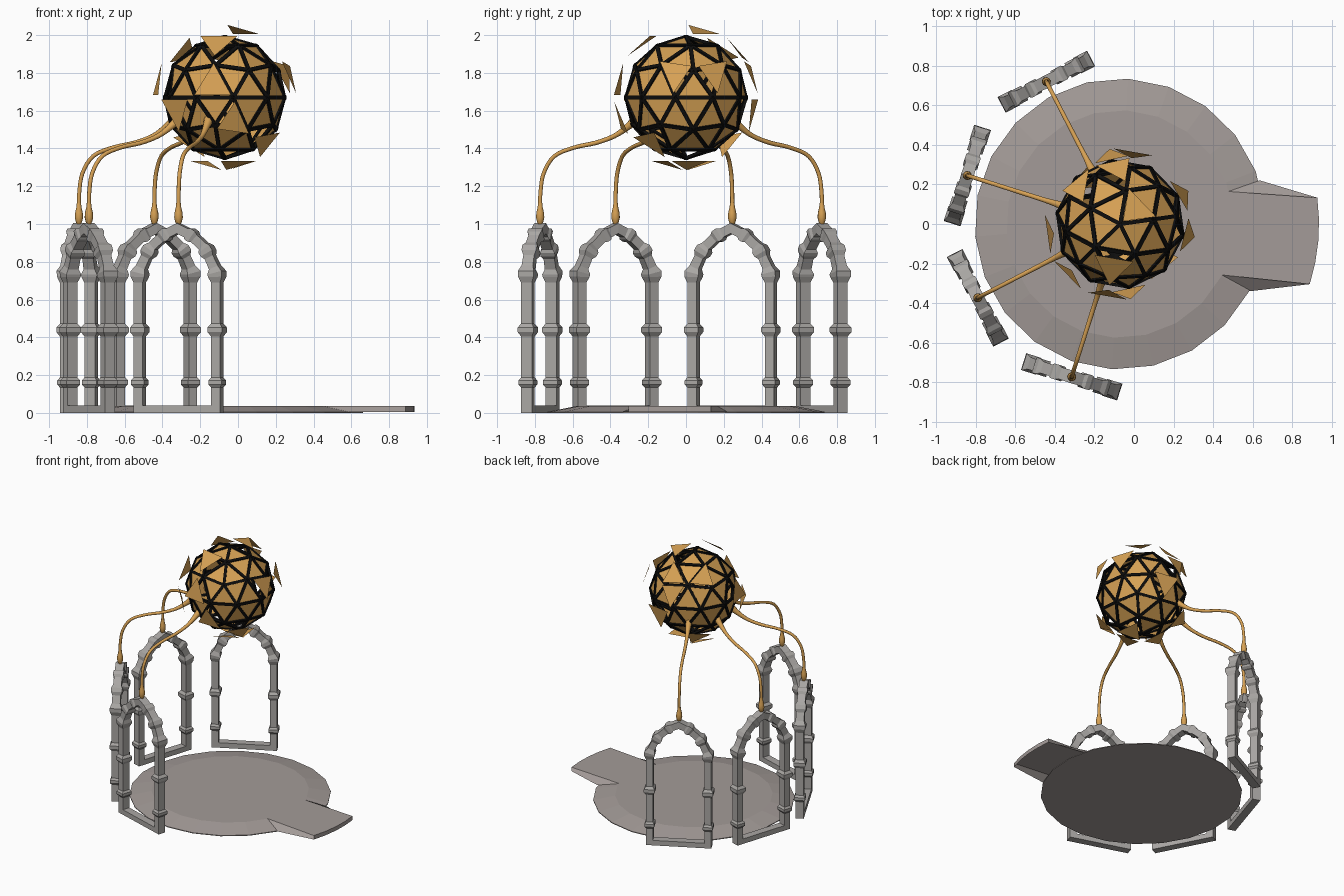
import bpy, bmesh, math
from mathutils import Vector, Matrix

if "Cube" in bpy.data.objects:
    bpy.data.objects.remove(bpy.data.objects["Cube"])

CX, CY = -0.07, 0.0            # centre of disc and globe
R_ARCH = 0.81
ARCH_ANGLES = [117.4, 162.4, 207.4, 252.4]


def mat(name, rgb):
    m = bpy.data.materials.new(name)
    m.diffuse_color = (*rgb, 1)
    m.use_nodes = True
    m.node_tree.nodes["Principled BSDF"].inputs["Base Color"].default_value = m.diffuse_color
    return m


STONE = mat("arch stone", (0.40, 0.385, 0.37))
FLOOR = mat("floor stone", (0.37, 0.33, 0.315))
GOLD = mat("gold", (0.68, 0.36, 0.09))
BLACK = mat("black strut", (0.004, 0.004, 0.004))


def add(name, bm, material, normals=True):
    if normals:
        bmesh.ops.recalc_face_normals(bm, faces=bm.faces)
    me = bpy.data.meshes.new(name)
    bm.to_mesh(me)
    bm.free()
    me.materials.append(material)
    ob = bpy.data.objects.new(name, me)
    bpy.context.collection.objects.link(ob)
    return ob


def polar(r, deg, z):
    a = math.radians(deg)
    return Vector((CX + r * math.cos(a), CY + r * math.sin(a), z))


def loft(bm, rings, cap=True):
    vr = [[bm.verts.new(p) for p in ring] for ring in rings]
    n = len(vr[0])
    for a, b in zip(vr, vr[1:]):
        for i in range(n):
            bm.faces.new((a[i], a[(i + 1) % n], b[(i + 1) % n], b[i]))
    if cap:
        bm.faces.new(vr[0][::-1])
        bm.faces.new(vr[-1])


# floor disc with sloping rim
TOP = 0.037
bm = bmesh.new()
loft(bm, [[polar(r, 360 * i / 22 + 5, z) for i in range(22)]
          for r, z in ((0.735, 0.0), (0.735, 0.006), (0.575, TOP))])
add("floor_disc", bm, FLOOR)

# entrance landing: flat top, sloped sides, curved end, open below
bm = bmesh.new()
MID = -5
ends = [MID + 12.6 - 25.2 * i / 4 for i in range(5)]
inner = [bm.verts.new(polar(0.572, MID + s * 21.7, TOP)) for s in (-1, 1)]
rim = [bm.verts.new(polar(0.738, MID + s * 22.4, 0.004)) for s in (-1, 1)]
top = [bm.verts.new(polar(1.005, a, TOP)) for a in ends]
low = [bm.verts.new(polar(1.005, a, 0.005)) for a in ends]
bm.faces.new([inner[0], *top[::-1], inner[1]])
for i in range(4):
    bm.faces.new((top[i], top[i + 1], low[i + 1], low[i]))
bm.faces.new((inner[1], top[0], low[0], rim[1]))
bm.faces.new((inner[0], rim[0], low[-1], top[-1]))
add("entrance_landing", bm, FLOOR)
ob = bpy.data.objects["entrance_landing"]
if ob.data.polygons[0].normal.z < 0:
    ob.data.flip_normals()

# pointed arches: (half width, height, thickness scale) up one side
HALF = [(.215, z, s) for z, s in (
    (0, 1), (.135, 1), (.15, 1.45), (.172, 1.45), (.187, 1),
    (.405, 1), (.428, 1.6), (.452, 1.6), (.472, 1),
    (.69, 1), (.72, 1.5))]
HALF += [(.213, .742, 1.6), (.203, .77, 1.05), (.177, .825, 1), (.167, .845, 1.45),
         (.153, .868, 1.45), (.14, .883, 1), (.095, .923, 1), (.082, .934, 1.35),
         (.062, .947, 1.35), (.05, .953, 1)]
PATH = HALF + [(0, .977, 1.1)] + [(-x, z, s) for x, z, s in reversed(HALF)]


def make_arch(name, deg):
    bm = bmesh.new()
    rings = []
    for i, (x, z, s) in enumerate(PATH):
        a = PATH[max(i - 1, 0)]
        b = PATH[min(i + 1, len(PATH) - 1)]
        t = Vector((b[0] - a[0], b[1] - a[1])).normalized()
        n = Vector((t.y, -t.x)) * 0.025 * s
        d = 0.03 * (1 + (s - 1) * 0.8)
        rings.append([(e * d, x + k * n.x, z + k * n.y)
                      for k, e in ((1, -1), (1, 1), (-1, 1), (-1, -1))])
    loft(bm, rings)
    # sill bar
    bmesh.ops.create_cube(bm, size=1, matrix=Matrix.Translation((0, 0, 0.02))
                          @ Matrix.Diagonal((0.06, 0.40, 0.04, 1)))
    bm.transform(Matrix.Translation(polar(R_ARCH, deg, 0))
                 @ Matrix.Rotation(math.radians(deg), 4, 'Z'))
    add(name, bm, STONE)


# gold bead on each arch tip, and curved arm to the globe
BEAD = [(.008, .995), (.017, 1.01), (.023, 1.035), (.021, 1.06), (.014, 1.09), (.012, 1.11)]
ARM = [(.81, 1.09, .011), (.808, 1.17, .011), (.79, 1.27, .011), (.73, 1.36, .011),
       (.62, 1.405, .011), (.50, 1.43, .012), (.40, 1.465, .013), (.33, 1.51, .018),
       (.27, 1.56, .027)]


def catmull(pts, steps=4):
    p = [Vector(q) for q in pts]
    p = [2 * p[0] - p[1]] + p + [2 * p[-1] - p[-2]]
    out = []
    for i in range(1, len(p) - 2):
        a, b, c, d = p[i - 1:i + 3]
        for k in range(steps):
            t = k / steps
            out.append(0.5 * (2 * b + (c - a) * t + (2 * a - 5 * b + 4 * c - d) * t * t
                              + (3 * b - a - 3 * c + d) * t ** 3))
    return out + [p[-2]]


def make_arm(name, deg):
    path = [Vector((R_ARCH, z, r)) for r, z in BEAD]
    path_arm = catmull(ARM)
    bm = bmesh.new()
    for line in (path, path_arm):
        rings = []
        for i, q in enumerate(line):
            t = (line[min(i + 1, len(line) - 1)] - line[max(i - 1, 0)]).xy.normalized()
            n = Vector((t.y, -t.x))
            rings.append([(q.x + n.x * q.z * math.cos(a), q.z * math.sin(a),
                           q.y + n.y * q.z * math.cos(a))
                          for a in (k * math.tau / 10 for k in range(10))])
        loft(bm, rings)
    bm.transform(Matrix.Translation((CX, CY, 0)) @ Matrix.Rotation(math.radians(deg), 4, 'Z'))
    ob = add(name, bm, GOLD)
    for f in ob.data.polygons:
        f.use_smooth = len(f.vertices) == 4


for i, deg in enumerate(ARCH_ANGLES):
    make_arch(f"arch_{i + 1}", deg)
    make_arm(f"arm_{i + 1}", deg)

# geodesic globe
CENTRE = Vector((CX, CY, 1.67))
ico = bmesh.new()
bmesh.ops.create_icosphere(ico, subdivisions=2, radius=0.322,
                           matrix=Matrix.Rotation(math.radians(8), 4, 'Z'))

# black struts along every edge
bm = bmesh.new()
for e in ico.edges:
    a, b = (v.co for v in e.verts)
    t = (b - a).normalized()
    out = (a + b).normalized()
    side = t.cross(out)
    loft(bm, [[CENTRE + p + side * u * .010 + out * w * .008
               for u, w in ((1, 1), (1, -1), (-1, -1), (-1, 1))]
              for p in (a - t * .004, b + t * .004)])
add("globe_struts", bm, BLACK)

# gold panels; those nearest to these directions float outward
LOOSE = [(1, -.1, .3), (0, 1, .35), (.3, 1, -.2), (-.25, -1, .3), (.7, -.65, -.6),
         (-1, -.1, .3), (-.5, .4, .9), (.35, .2, 1), (-.2, -.5, .9), (-.3, 0, -1),
         (.45, .1, -.85), (0, -1, -.25), (-.3, .5, -.85), (.1, -.45, -.9),
         (0, .7, .8), (-.8, -.5, -.1), (.75, .5, .5)]
ico.faces.ensure_lookup_table()
loose = {max(ico.faces, key=lambda f: f.calc_center_median().dot(Vector(d).normalized())).index
         for d in LOOSE}
fixed_bm, loose_bm = bmesh.new(), bmesh.new()
for f in ico.faces:
    out = f.calc_center_median().normalized()
    target, shift = (loose_bm, 0.065) if f.index in loose else (fixed_bm, 0)
    target.faces.new([target.verts.new(CENTRE + v.co + out * shift) for v in f.verts])
ico.free()
add("globe_panels", fixed_bm, GOLD, False)
add("floating_panels", loose_bm, GOLD, False)
